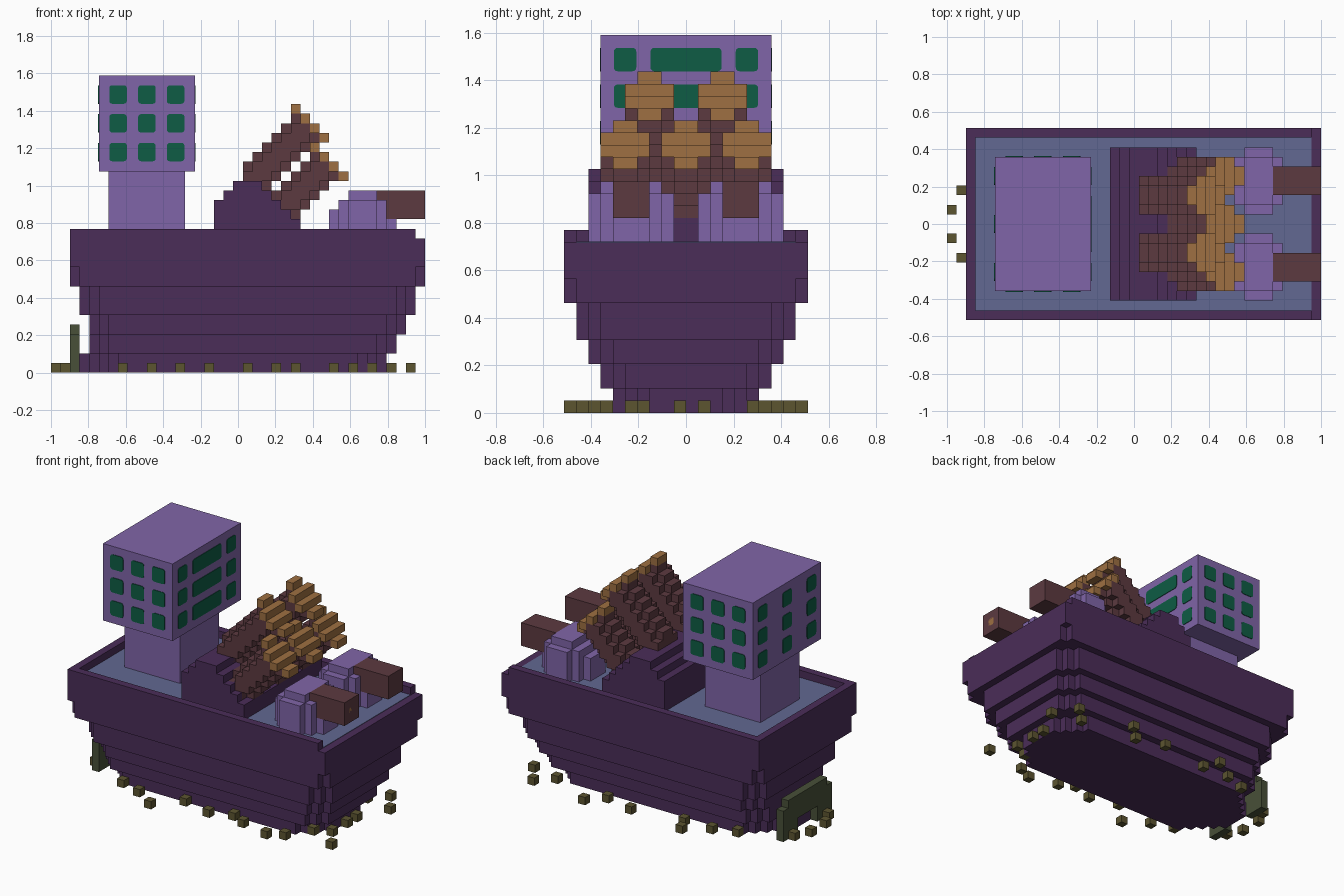
import bpy, bmesh, math

U = 2 / 39  # size of one block

cube = bpy.data.objects.get("Cube")
if cube:
    bpy.data.objects.remove(cube, do_unlink=True)


def material(name, r, g, b):
    m = bpy.data.materials.new(name)
    m.diffuse_color = (r, g, b, 1)
    m.use_nodes = True
    m.node_tree.nodes["Principled BSDF"].inputs["Base Color"].default_value = (r, g, b, 1)
    return m


HULL = material("dark purple", 0.069, 0.026, 0.098)
LILAC = material("light purple", 0.216, 0.130, 0.392)
BROWN = material("brown", 0.107, 0.042, 0.051)
ORANGE = material("orange", 0.342, 0.162, 0.054)
DECK = material("slate blue", 0.122, 0.138, 0.287)
GREEN = material("window green", 0.0044, 0.107, 0.058)
OLIVE = material("olive", 0.107, 0.089, 0.030)
MOSS = material("dark moss green", 0.065, 0.080, 0.040)


def finish(name, bm, mat):
    bmesh.ops.recalc_face_normals(bm, faces=bm.faces)
    mesh = bpy.data.meshes.new(name)
    bm.to_mesh(mesh)
    bm.free()
    mesh.materials.append(mat)
    ob = bpy.data.objects.new(name, mesh)
    bpy.context.collection.objects.link(ob)
    return ob


def blocks(name, mat, boxes):
    """One object from boxes (x0, x1, y0, y1, z0, z1) in block units, x counted from the stern end."""
    bm = bmesh.new()
    for x0, x1, y0, y1, z0, z1 in boxes:
        vs = bmesh.ops.create_cube(bm, size=1)["verts"]
        for v in vs:
            v.co = (((x0 + x1) / 2 + v.co.x * (x1 - x0)) * U - 1,
                    ((y0 + y1) / 2 + v.co.y * (y1 - y0)) * U,
                    ((z0 + z1) / 2 + v.co.z * (z1 - z0)) * U)
    return finish(name, bm, mat)


def extrude(bm, points, vec):
    face = bm.faces.new([bm.verts.new(p) for p in points])
    geom = bmesh.ops.extrude_face_region(bm, geom=[face])["geom"]
    bmesh.ops.translate(bm, vec=vec, verts=[g for g in geom if isinstance(g, bmesh.types.BMVert)])


def hull_layer(bm, x0, x1, half, z0, z1, cut):
    """Slab with staircase corners."""
    stair = [(0, cut)]
    for t in range(cut):
        stair += [(t + 1, cut - t), (t + 1, cut - t - 1)]
    pts = []
    for sx, sy in ((1, 1), (-1, 1), (-1, -1), (1, -1)):
        for dx, dy in (stair if sx == sy else stair[::-1]):
            x = x1 - dx if sx > 0 else x0 + dx
            pts.append((x * U - 1, sy * (half - dy) * U, z0 * U))
    extrude(bm, pts, (0, 0, (z1 - z0) * U))


def plates(name, mat, axis, face, sign, rects, radius=0.016):
    """Thin rounded plates (a0, a1, z0, z1) on a wall whose normal is the given axis."""
    bm = bmesh.new()
    for a0, a1, z0, z1 in rects:
        pts = []
        for ca, cz, start in ((a1, z1, 0), (a0, z1, 90), (a0, z0, 180), (a1, z0, 270)):
            oa = ca - radius if ca == a1 else ca + radius
            oz = cz - radius if cz == z1 else cz + radius
            for k in range(4):
                w = math.radians(start + 30 * k)
                a, z = oa + radius * math.cos(w), oz + radius * math.sin(w)
                base = face - sign * 0.002
                pts.append((base, a, z) if axis == "x" else (a, base, z))
        extrude(bm, pts, (sign * 0.006, 0, 0) if axis == "x" else (0, sign * 0.006, 0))
    return finish(name, bm, mat)


# Hull: stacked slabs that widen upwards
bm = bmesh.new()
for layer in ((4, 35, 6, 0, 2, 3), (4, 36, 7, 2, 4, 2), (4, 37, 8, 4, 6, 2),
              (3, 38, 9, 6, 9, 2), (2, 39, 10, 9, 11, 1), (2, 39, 10, 11, 14, 0)):
    hull_layer(bm, *layer)
finish("hull", bm, HULL)
blocks("rim", HULL, [(2, 3, -10, 10, 14, 15), (3, 38, -10, -9, 14, 15), (3, 38, 9, 10, 14, 15)])
blocks("deck", DECK, [(3, 38, -9, 9, 13.9, 14.06)])

# Rudder plate at the stern, with an arch over the shaft
blocks("propeller_shaft", HULL, [(3, 4, -2, 2, 0, 2)])
blocks("rudder", MOSS, [(2, 3, -5, -2, 0, 4), (2, 3, 2, 5, 0, 4), (2, 3, -2, 2, 2, 4), (2, 3, -4, 4, 4, 5)])

# Bridge tower
blocks("tower_column", LILAC, [(6, 14, -4, 4, 14, 21)])
blocks("tower_head", LILAC, [(5, 15, -7, 7, 21, 31)])
ROWS = [(22, 24), (25, 27), (28, 30)]


def grid(cols):
    return [(a * U + 0.004, b * U - 0.004, (c - 0.04) * U + 0.004, d * U - 0.002)
            for a, b in cols for c, d in ROWS]


side_cols = [(x - 19.5, x - 17.5) for x in (6, 9, 12)]
for sign, side in ((-1, "front"), (1, "back")):
    plates("tower_windows_" + side, GREEN, "y", sign * 7 * U, sign, grid(side_cols))
plates("tower_windows_bow", GREEN, "x", 15 * U - 1, 1, grid([(-6, -4), (-3, 3), (4, 6)]))
plates("tower_windows_stern", GREEN, "x", 5 * U - 1, -1, grid([(-6, -4), (-1, 1), (4, 6)]))

# Stepped launcher base
tops = [18, 19, 20, 20, 20, 19, 18, 17, 16]
blocks("launcher_base", HULL, [(17 + n, 18 + n, -8, 8, 14, t) for n, t in enumerate(tops)])


# Launch tubes rising at 45 degrees, each with a stepped end cap
def tube(name, cy, x0, x1, p0, dmin, dmax, tip):
    body = []
    for i in range(x0, x1):
        for half, lo, hi in ((1, p0, p0 + 4), (2, p0 + 1, p0 + 3)):
            k0, k1 = max(i - hi, dmin - i), min(i - lo, dmax - i)
            if k1 >= k0:
                body.append((i, i + 1, cy - half, cy + half, k0, k1 + 1))
    blocks(name, BROWN, body)
    cap = []
    for r, half in enumerate((1, 2, 2, 1)):
        i, k = tip[0] + r, tip[1] - r
        cap.append((i, i + 1, cy - half, cy + half, k, k + 1))
    blocks(name + "_cap", ORANGE, cap)


for n, cy in enumerate((-3, 3)):
    tube(f"upper_tube_{n + 1}", cy, 20, 28, -1, 40, 51, (25, 27))
for n, cy in enumerate((-5, 0, 5)):
    tube(f"lower_tube_{n + 1}", cy, 23, 30, 5, 40, 49, (27, 23))

# Two bow guns: stepped dome, square barrel and muzzle
for cy, side in ((-4.5, "right"), (4.5, "left")):
    blocks("gun_dome_" + side, LILAC, [
        (29, 36, cy - 1.5, cy + 1.5, 14, 16),
        (29, 33, cy - 1.5, cy + 1.5, 16, 17),
        (30, 35, cy - 2.5, cy + 2.5, 14, 18),
        (31, 34, cy - 3.5, cy + 3.5, 14, 18),
        (31, 34, cy - 2.5, cy + 2.5, 18, 19)])
    blocks("gun_barrel_" + side, BROWN, [(34, 39, cy - 1.5, cy + 1.5, 16, 19)])
    y = cy * U
    plates("gun_muzzle_" + side, ORANGE, "x", 0.996, 1,
           [(y - 0.025, y + 0.025, 17 * U, 18 * U)], 0.01)

# Loose blocks scattered around the waterline: (x, y) in block units
spots = [(1, 3), (0, 1), (0, -2), (1, -4),
         (7, -7), (10, -8), (13, -10), (16, -7), (20, -8), (23, -7), (25, -8), (29, -9), (31, -8),
         (33, -5), (37, -7), (35, -4), (35, -1), (35, 1),
         (37, 5), (33, 6), (35, 8), (27, 9), (25, 7), (21, 8), (14, 7), (13, 9), (10, 7), (7, 6)]
blocks("waterline_blocks", OLIVE, [(x, x + 1, y, y + 1, 0, 1) for x, y in spots])
